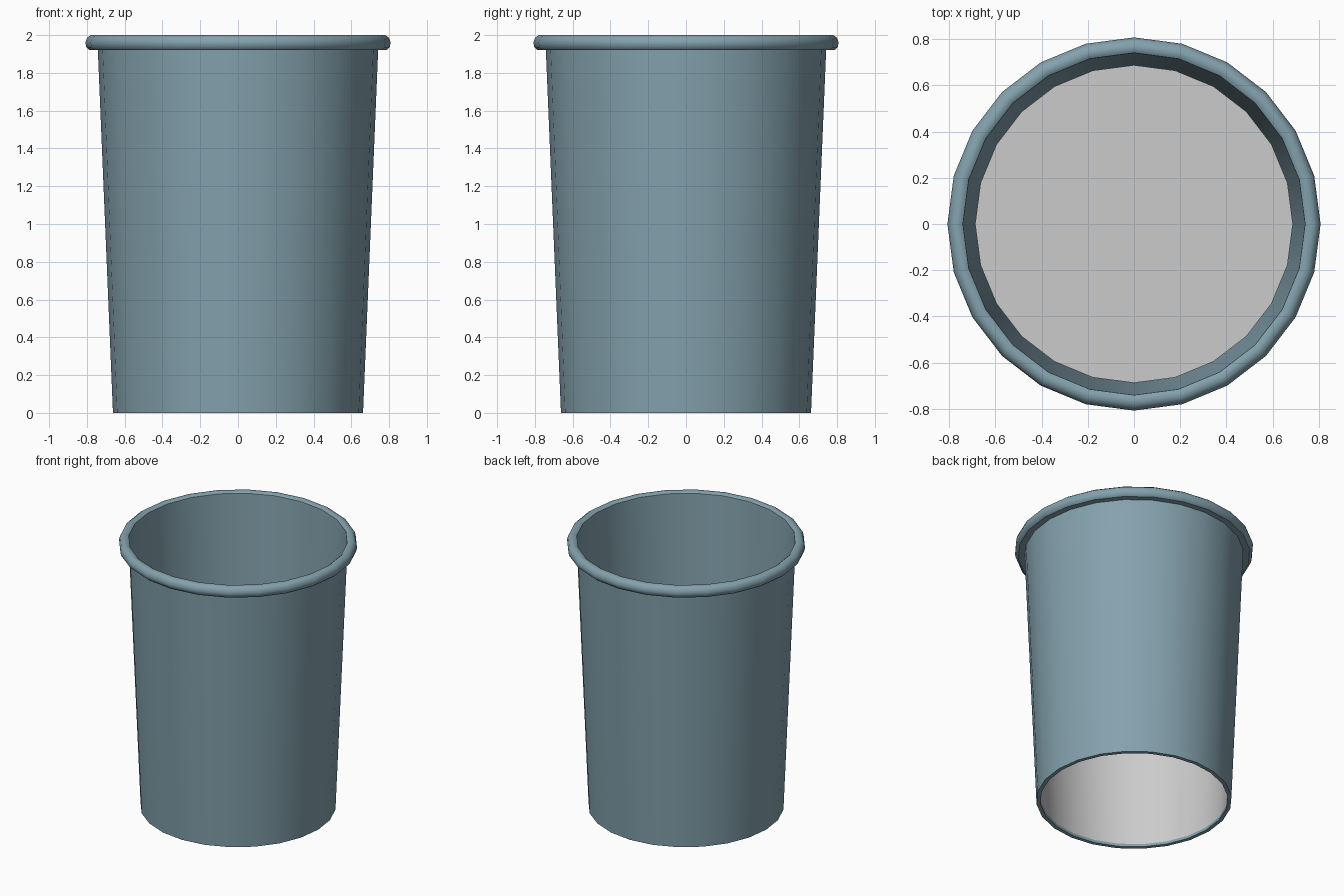
import bpy, bmesh, math

if "Cube" in bpy.data.objects:
    bpy.data.objects.remove(bpy.data.objects["Cube"])

SIDES = 24


def lathe(name, profile, color=None, closed=False, cap_end=False):
    """Spin an (r, z) profile around z into a 24-sided part."""
    bm = bmesh.new()
    rings = []
    for r, z in profile:
        rings.append([bm.verts.new((r * math.cos(2 * math.pi * i / SIDES),
                                    r * math.sin(2 * math.pi * i / SIDES), z))
                      for i in range(SIDES)])
    pairs = list(zip(rings, rings[1:]))
    if closed:
        pairs.append((rings[-1], rings[0]))
    for a, b in pairs:
        for i in range(SIDES):
            j = (i + 1) % SIDES
            bm.faces.new((a[i], a[j], b[j], b[i]))
    if cap_end:
        bm.faces.new(rings[-1])
    mesh = bpy.data.meshes.new(name)
    bm.to_mesh(mesh)
    bm.free()
    obj = bpy.data.objects.new(name, mesh)
    bpy.context.collection.objects.link(obj)
    if color:
        mat = bpy.data.materials.new(name + "_colour")
        mat.diffuse_color = color
        mat.use_nodes = True
        mat.node_tree.nodes["Principled BSDF"].inputs["Base Color"].default_value = mat.diffuse_color
        mesh.materials.append(mat)
    bpy.ops.object.select_all(action='DESELECT')
    obj.select_set(True)
    bpy.context.view_layer.objects.active = obj
    bpy.ops.object.shade_smooth_by_angle(angle=math.radians(40))
    return obj


# Tapered cup wall with rolled rim, open at the bottom
lathe("cup_wall", [
    (0.635, 0.0), (0.662, 0.0), (0.742, 1.92),
    (0.785, 1.92), (0.803, 1.935), (0.808, 1.96), (0.80, 1.985), (0.78, 2.0),
    (0.755, 2.0), (0.741, 1.99),
], (0.23, 0.36, 0.42, 1), closed=True)

# Pale contents: flat surface part-way up, with a sleeve down to the open base
lathe("contents", [(0.634, 0.02), (0.688, 1.05)], cap_end=True)
